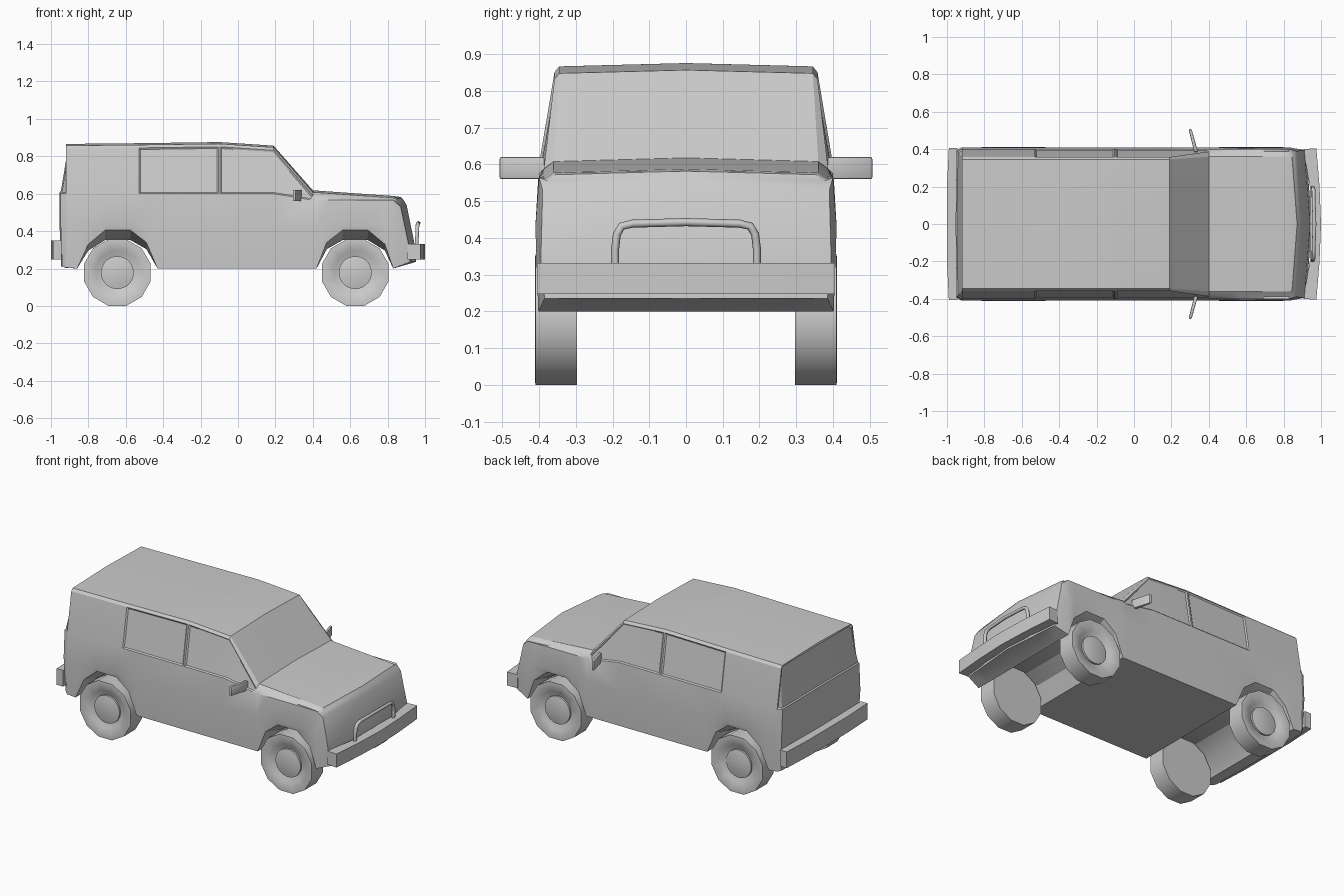
import bpy, bmesh, math
from mathutils import Vector

if "Cube" in bpy.data.objects:
    bpy.data.objects.remove(bpy.data.objects["Cube"])

grey = bpy.data.materials.new("plain_grey")
grey.diffuse_color = (0.6, 0.6, 0.6, 1)
grey.use_nodes = True
grey.node_tree.nodes["Principled BSDF"].inputs["Base Color"].default_value = grey.diffuse_color


def finish(name, bm, angle=30):
    bmesh.ops.remove_doubles(bm, verts=bm.verts, dist=0.0005)
    bmesh.ops.recalc_face_normals(bm, faces=bm.faces)
    me = bpy.data.meshes.new(name)
    bm.to_mesh(me)
    bm.free()
    me.materials.append(grey)
    me.shade_smooth()
    me.set_sharp_from_angle(angle=math.radians(angle))
    ob = bpy.data.objects.new(name, me)
    bpy.context.collection.objects.link(ob)
    return ob


def lerp_table(table, x):
    for (x0, z0), (x1, z1) in zip(table, table[1:]):
        if x <= x1:
            return z0 + (z1 - z0) * (x - x0) / (x1 - x0)
    return table[-1][1]


# Side outlines: roof, windscreen and bonnet above, wheel arches below
TOP = [(-0.92, 0.866), (-0.53, 0.87), (-0.10, 0.876), (0.19, 0.857),
       (0.40, 0.618), (0.83, 0.588), (0.95, 0.575)]
BOTTOM = [(-0.92, 0.205), (-0.86, 0.20), (-0.80, 0.33), (-0.71, 0.405), (-0.575, 0.405),
          (-0.49, 0.34), (-0.43, 0.20), (0.42, 0.20), (0.475, 0.34), (0.56, 0.405),
          (0.695, 0.405), (0.785, 0.33), (0.83, 0.20)]


def ring(x):
    """Half cross-section from the floor centre up to the roof centre."""
    zt, zb = lerp_table(TOP, x), lerp_table(BOTTOM, x)
    zi = 0.2 + (zb - 0.2) * 0.74
    cabin = x < 0.3
    belt = 0.60 if cabin else 0.565
    rows = [(0, zi), (0.29, zi), (0.402, zb), (0.41, 0.43), (0.40, belt)]
    rows += [(0.358, zt - 0.025), (0.345, zt - 0.009)] if cabin else [(0.387, zt - 0.03), (0.36, zt - 0.01)]
    return [Vector((x, y, z)) for y, z in rows + [(0, zt)]]


# Body shell lofted through cross-sections, each half made with the same rule
xs = sorted({x for x, _ in BOTTOM} | {-0.53, -0.105, -0.095, 0.19, 0.40})
rings = [ring(x) for x in xs]
rear = [Vector(p) for p in [(-0.94, 0, 0.21), (-0.94, 0.29, 0.21), (-0.94, 0.385, 0.21),
        (-0.948, 0.395, 0.43), (-0.948, 0.385, 0.60), (-0.908, 0.348, 0.842),
        (-0.902, 0.337, 0.857), (-0.902, 0, 0.865)]]
front = [Vector(p) for p in [(0.95, 0, 0.235), (0.92, 0.29, 0.235), (0.92, 0.385, 0.235),
         (0.91, 0.395, 0.34), (0.87, 0.39, 0.53), (0.855, 0.375, 0.555),
         (0.845, 0.355, 0.572), (0.872, 0, 0.582)]]
rings = [rear] + rings + [front]
bm = bmesh.new()


def face(points, side):
    return bm.faces.new([bm.verts.new((p.x, p.y * side, p.z)) for p in points])


for side in (-1, 1):
    for a, b in zip(rings, rings[1:]):
        for i in range(7):
            face([a[i], b[i], b[i + 1], a[i + 1]], side)
    for end, bulge in ((rear, -0.006), (front, 0.032)):
        mid = {i: Vector((end[i].x + bulge, 0, end[i].z + (0.008 if i > 3 else 0))) for i in range(2, 6)}
        face([end[0], end[1], end[2], mid[2]], side)
        for i in range(2, 5):
            face([end[i], end[i + 1], mid[i + 1], mid[i]], side)
        face([end[5], end[6], end[7], mid[5]], side)
bmesh.ops.remove_doubles(bm, verts=bm.verts, dist=0.0005)
bmesh.ops.recalc_face_normals(bm, faces=bm.faces)


def recess(test, depth):
    chosen = [f for f in bm.faces if test(f.calc_center_median(), f.normal)]
    if chosen:
        bmesh.ops.inset_region(bm, faces=chosen, thickness=0.008, depth=-depth, use_even_offset=True)


# Side windows and tailgate window set into the shell
for side in (-1, 1):
    for lo, hi in ((-0.53, -0.105), (-0.095, 0.40)):
        recess(lambda c, n: lo < c.x < hi and c.y * side > 0.36 and 0.58 < c.z < 0.80
               and n.y * side > 0.7, 0.006)
recess(lambda c, n: c.x < -0.9 and n.x < -0.8 and 0.62 < c.z < 0.82, 0.006)
finish("body", bm, 28)


def plan_prism(name, outline, z0, z1, bevel):
    """Extrude a plan outline upwards and round its edges."""
    bm = bmesh.new()
    f = bm.faces.new([bm.verts.new((x, y, z0)) for x, y in outline])
    up = bmesh.ops.extrude_face_region(bm, geom=[f])["geom"]
    bmesh.ops.translate(bm, verts=[v for v in up if isinstance(v, bmesh.types.BMVert)], vec=(0, 0, z1 - z0))
    if bevel:
        bmesh.ops.bevel(bm, geom=bm.edges[:], offset=bevel, segments=2, affect='EDGES', profile=0.5)
    return finish(name, bm)


# Bumpers
plan_prism("front_bumper", [(0.905, -0.40), (0.975, -0.405), (0.992, -0.2), (1.0, 0), (0.992, 0.2),
           (0.975, 0.405), (0.905, 0.40), (0.94, 0.2), (0.94, -0.2)], 0.247, 0.332, 0)
plan_prism("rear_bumper", [(-0.945, -0.405), (-0.945, 0.405), (-0.99, 0.405), (-1.0, 0.2),
           (-1.0, -0.2), (-0.99, -0.405)], 0.247, 0.35, 0)

# Door mirrors
for side, word in ((-1, "right"), (1, "left")):
    plan_prism(word + "_mirror", [(0.322, side * 0.385), (0.342, side * 0.385), (0.308, side * 0.507),
               (0.292, side * 0.507)], 0.56, 0.62, 0.005)

# Grille guard tube
half = [(0.955, 0.193, 0.32), (0.957, 0.193, 0.37), (0.959, 0.188, 0.41), (0.96, 0.175, 0.432),
        (0.96, 0.145, 0.439), (0.965, 0, 0.443)]
path = half + [(x, -y, z) for x, y, z in half[-2::-1]]
cu = bpy.data.curves.new("grille_guard", 'CURVE')
cu.dimensions = '3D'
cu.bevel_depth = 0.011
cu.bevel_resolution = 1
sp = cu.splines.new('POLY')
sp.points.add(len(path) - 1)
for p, co in zip(sp.points, path):
    p.co = (*co, 1)
cu.materials.append(grey)
bpy.context.collection.objects.link(bpy.data.objects.new("grille_guard", cu))


def lathe(name, profile, n, cx, side):
    """Turn a (radius, y) profile about the axle."""
    bm = bmesh.new()
    loops = []
    for k in range(n):
        a = 2 * math.pi * (k + 0.5) / n
        loops.append([(cx + r * math.sin(a), side * y, 0.178 - r * math.cos(a)) for r, y in profile])
    for k in range(n):
        a, b = loops[k], loops[(k + 1) % n]
        for i in range(len(profile) - 1):
            quad = [a[i], a[i + 1], b[i + 1], b[i]]
            if profile[i][0] == 0:
                quad = quad[:3]
            elif profile[i + 1][0] == 0:
                quad = [a[i], a[i + 1], b[i]]
            bm.faces.new([bm.verts.new(p) for p in quad])
    return finish(name, bm, 35)


# Wheels: twelve-sided tyres with a dished side and a domed hub
for cx, end in ((-0.645, "rear"), (0.627, "front")):
    for side, word in ((-1, "right"), (1, "left")):
        lathe(f"{end}_{word}_tyre", [(0, 0.296), (0.184, 0.296), (0.184, 0.41), (0.165, 0.411),
              (0.12, 0.40), (0.09, 0.382), (0, 0.382)], 12, cx, side)
        lathe(f"{end}_{word}_hub", [(0.088, 0.375), (0.088, 0.394), (0.05, 0.402), (0, 0.404)], 24, cx, side)
